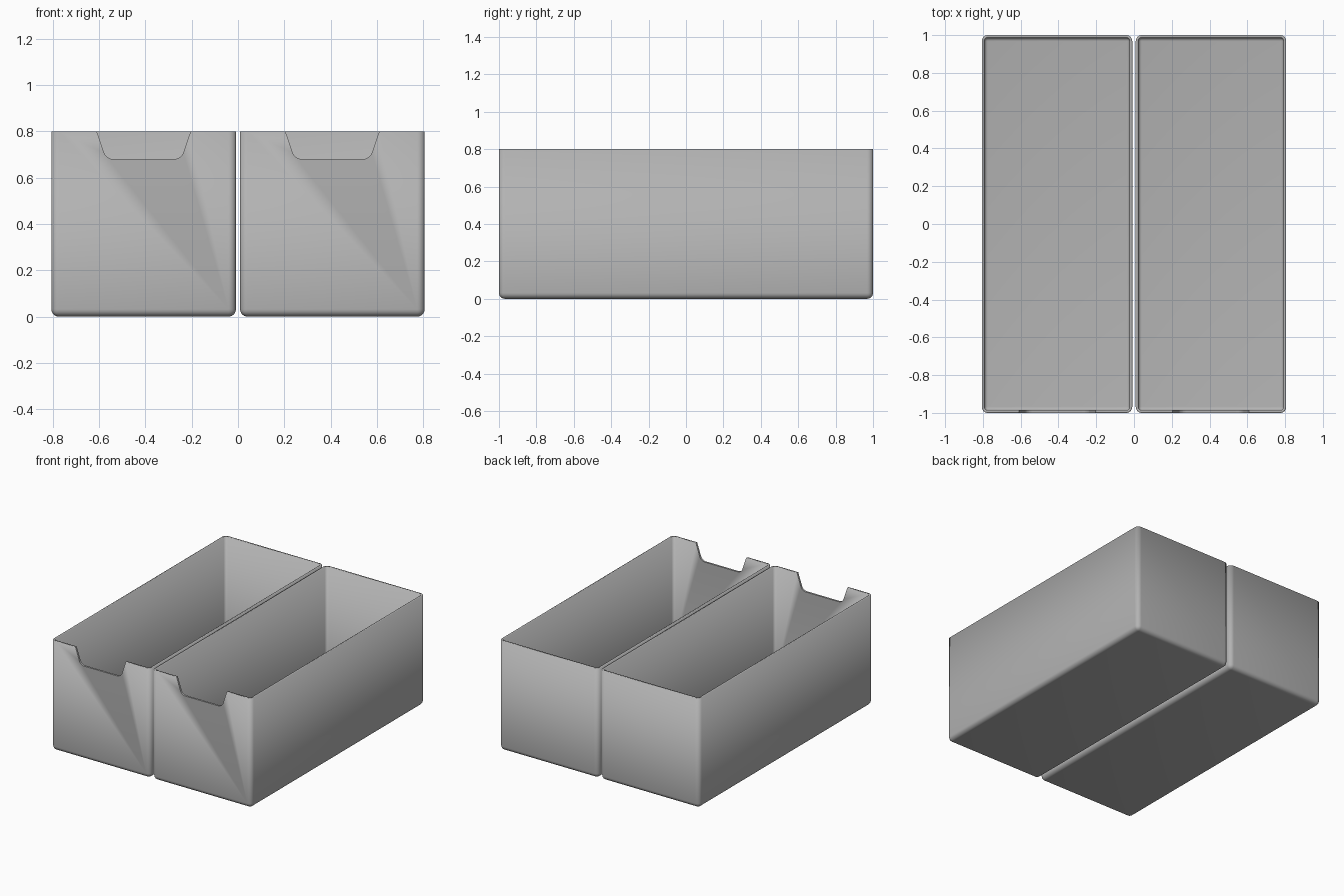
import bpy, bmesh, math
from mathutils import Vector

WIDTH, DEPTH, HEIGHT = 0.797, 2.0, 0.8
CENTRE = 0.4075
WALL, RADIUS = 0.014, 0.032

cube = bpy.data.objects.get("Cube")
if cube:
    bpy.data.objects.remove(cube, do_unlink=True)

grey = bpy.data.materials.new("matte grey")
grey.use_nodes = True
colour = (0.45, 0.45, 0.45, 1)
grey.diffuse_color = colour
grey.node_tree.nodes["Principled BSDF"].inputs["Base Color"].default_value = colour


def make_object(name, bm):
    bmesh.ops.recalc_face_normals(bm, faces=bm.faces)
    mesh = bpy.data.meshes.new(name)
    bm.to_mesh(mesh)
    bm.free()
    mesh.materials.append(grey)
    obj = bpy.data.objects.new(name, mesh)
    bpy.context.collection.objects.link(obj)
    return obj


def notch_cutter(name, x):
    # Trapezoid prism through the front wall, with rounded lower corners
    bm = bmesh.new()
    profile = [(-0.243, 0.92), (-0.162, 0.68), (0.162, 0.68), (0.243, 0.92)]
    verts = [bm.verts.new((x + px, -1.05, pz)) for px, pz in profile]
    face = bm.faces.new(verts)
    prism = bmesh.ops.extrude_face_region(bm, geom=[face])
    moved = [v for v in prism["geom"] if isinstance(v, bmesh.types.BMVert)]
    bmesh.ops.translate(bm, verts=moved, vec=(0, 0.15, 0))
    low = [e for e in bm.edges if all(v.co.z < 0.7 for v in e.verts)
           and abs(e.verts[0].co.y - e.verts[1].co.y) > 0.1]
    bmesh.ops.bevel(bm, geom=low, offset=0.03, segments=6, profile=0.5, affect='EDGES')
    cutter = make_object(name, bm)
    cutter.hide_render = True
    cutter.hide_viewport = True
    cutter.display_type = 'WIRE'
    return cutter


def make_bin(side, x):
    # Open-topped shell with rounded corners and base
    bm = bmesh.new()
    bmesh.ops.create_cube(bm, size=1)
    for v in bm.verts:
        v.co = Vector((v.co.x * WIDTH + x, v.co.y * DEPTH, (v.co.z + 0.5) * HEIGHT))
    top = [f for f in bm.faces if f.calc_center_median().z > HEIGHT - 0.01]
    bmesh.ops.delete(bm, geom=top, context='FACES')
    edges = [e for e in bm.edges if not e.is_boundary]
    bmesh.ops.bevel(bm, geom=edges, offset=RADIUS, segments=6, profile=0.5, affect='EDGES')
    obj = make_object(side + "_storage_bin", bm)

    shell = obj.modifiers.new("wall", 'SOLIDIFY')
    shell.thickness = WALL
    shell.offset = -1
    shell.use_even_offset = True
    cut = obj.modifiers.new("notch", 'BOOLEAN')
    cut.operation = 'DIFFERENCE'
    cut.solver = 'EXACT'
    cut.object = notch_cutter(side + "_notch_cutter", x)

    bpy.ops.object.select_all(action='DESELECT')
    obj.select_set(True)
    bpy.context.view_layer.objects.active = obj
    bpy.ops.object.shade_smooth_by_angle(angle=math.radians(35))


for side, sign in (("left", 1), ("right", -1)):
    make_bin(side, sign * CENTRE)
